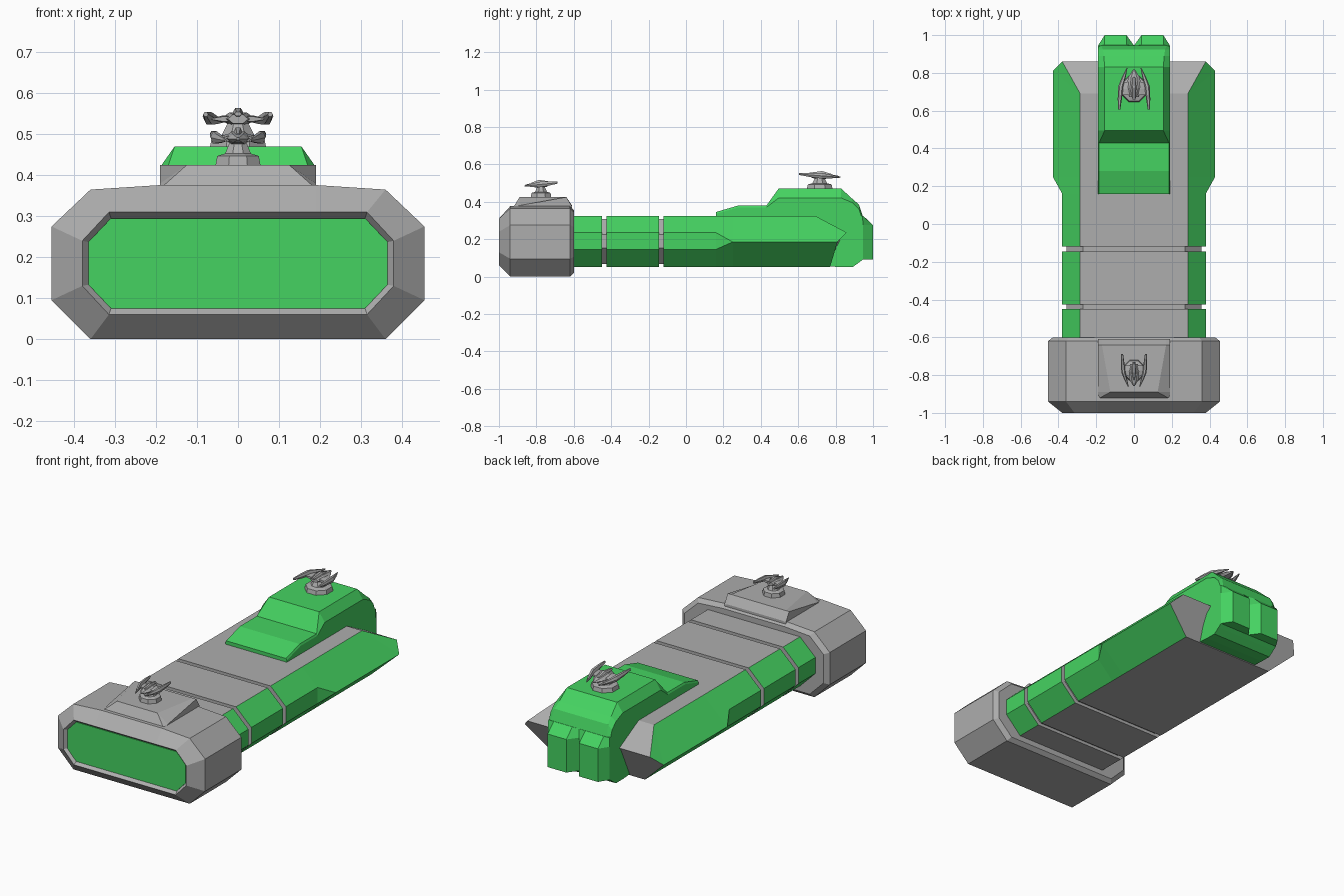
import bpy, bmesh, math
from mathutils import Matrix, Vector

if "Cube" in bpy.data.objects:
    bpy.data.objects.remove(bpy.data.objects["Cube"])

green = bpy.data.materials.new("green_paint")
green.diffuse_color = (0.06, 0.65, 0.12, 1)
green.use_nodes = True
green.node_tree.nodes["Principled BSDF"].inputs["Base Color"].default_value = green.diffuse_color
grey = bpy.data.materials.new("grey_metal")
grey.diffuse_color = (0.42, 0.42, 0.42, 1)
grey.use_nodes = True
grey.node_tree.nodes["Principled BSDF"].inputs["Base Color"].default_value = grey.diffuse_color


def loft(name, rings, colour="grey"):
    """Skin a list of equal-length point rings and cap both ends."""
    bm = bmesh.new()
    vr = [[bm.verts.new(p) for p in r] for r in rings]
    n = len(rings[0])
    for a, b in zip(vr, vr[1:]):
        for i in range(n):
            j = (i + 1) % n
            bm.faces.new((a[i], a[j], b[j], b[i]))
    bm.faces.new(vr[0])
    bm.faces.new(vr[-1])
    bmesh.ops.remove_doubles(bm, verts=bm.verts, dist=1e-4)
    bmesh.ops.recalc_face_normals(bm, faces=bm.faces)
    bm.normal_update()
    for f in bm.faces:
        side = abs(f.normal.x) > 0.5 and abs(f.normal.y) < 0.5
        f.material_index = int(colour == "green" or (colour == "sides" and side))
    me = bpy.data.meshes.new(name)
    bm.to_mesh(me)
    bm.free()
    me.materials.append(grey)
    me.materials.append(green)
    ob = bpy.data.objects.new(name, me)
    bpy.context.collection.objects.link(ob)
    return ob


def mirror_ring(pts):
    return pts + [(-x, y, z) for x, y, z in reversed(pts)]


def sec(y, *half):
    """Cross-section at y from a right-hand half profile, bottom to top."""
    return mirror_ring([(x, y, z) for x, z in half])


# front block with bevelled face and recessed panel
rim = [(.315, .06), (.38, .13), (.38, .24), (.315, .31), (.19, .31)]
inner = [(.31, .075), (.365, .133), (.365, .237), (.31, .295), (.19, .295)]
full = [(.36, 0), (.455, .095), (.455, .275), (.36, .365), (.19, .376)]
back = [(.345, .02), (.43, .105), (.43, .265), (.345, .345), (.19, .356)]
loft("front_block", [sec(-.982, *inner), sec(-1, *rim), sec(-.94, *full),
                     sec(-.62, *full), sec(-.6, *back)])
loft("front_panel", [sec(-.986, *inner), sec(-.975, *inner)], "green")

# raised plate on the front block
loft("front_deck_plate", [sec(-.92, (.19, .34), (.19, .372), (.18, .376)),
                          sec(-.89, (.19, .34), (.19, .38), (.125, .425)),
                          sec(-.64, (.19, .34), (.19, .425), (.17, .425)),
                          sec(-.61, (.19, .34), (.19, .375), (.17, .38))])

# hull segments, grooves between them and flared tail
hull = [(.285, .05), (.38, .145), (.38, .235), (.285, .325)]
core = [(.27, .067), (.357, .154), (.357, .226), (.27, .308)]
flare = [(.285, .05), (.43, .185), (.43, .185), (.285, .325)]
loft("hull_core", [sec(-.62, *core), sec(-.05, *core)])
loft("hull_front_segment", [sec(-.61, *hull), sec(-.45, *hull)], "sides")
loft("hull_middle_segment", [sec(-.425, *hull), sec(-.145, *hull)], "sides")
loft("hull_rear_segment", [
    sec(-.12, *hull), sec(.16, *hull), sec(.25, *flare),
    mirror_ring([(.285, .77, .05), (.43, .81, .185), (.43, .81, .185), (.285, .69, .325)]),
    mirror_ring([(.285, .77, .05), (.43, .81, .185), (.38, .86, .235), (.38, .86, .235)]),
], "sides")

# stepped rear tower
loft("tower_step", [sec(y, (.19, .3), (.19, zt - .01), (.185, zt))
                    for y, zt in ((.16, .345), (.28, .38), (.46, .38))], "green")
tower = [(.43, .06, .37, .185, .38), (.495, .06, .42, .155, .47), (.76, .055, .42, .155, .47),
         (.83, .05, .42, .155, .47), (.89, .05, .395, .16, .415), (.925, .075, .36, .165, .385),
         (.945, .09, .3, .175, .325)]
loft("tower", [sec(y, (.19, zb), (.19, zs), (xt, zt)) for y, zb, zs, xt, zt in tower], "green")

# twin tail lobes with a V notch between them
for s, side in ((1, "right"), (-1, "left")):
    def outline(z, depth):
        return [(s * x, y, z) for x, y in ((0, .92), (0, .945), (.04, .945 + depth),
                                           (.155, .945 + depth), (.19, .945), (.19, .92))]
    loft("tail_lobe_" + side, [outline(.09, .055), outline(.275, .055), outline(.325, .002)], "green")


def disc(r, z, n=8):
    return [(r * math.cos((i + .5) * math.tau / n), r * math.sin((i + .5) * math.tau / n), z)
            for i in range(n)]


def tube(stations, n=6):
    """Rings around a path running along y: (x, y, z, width radius, height radius)."""
    return [[(x + a * math.cos(i * math.tau / n), y, z + b * math.sin(i * math.tau / n))
             for i in range(n)] for x, y, z, a, b in stations]


def turret(label, y, z, turn, k):
    parts = {
        # pedestal
        "pedestal": [disc(.06, -.004), disc(.055, .022), disc(.034, .028), disc(.022, .055)],
        # central pod and dorsal fin
        "pod": tube([(0, -.082, .064, .004, .003), (0, -.05, .064, .024, .012),
                     (0, -.005, .066, .034, .018), (0, .035, .066, .02, .012)]),
        "fin": tube([(0, -.05, .072, .006, .006), (0, -.01, .08, .011, .014),
                     (0, .045, .078, .007, .006)]),
        # cross arm
        "arm": tube([(0, -.03, .064, .05, .007), (0, 0, .066, .058, .01),
                     (0, .025, .066, .058, .007)]),
    }
    # curved side prongs
    for s, side in ((1, "right"), (-1, "left")):
        parts["prong_" + side] = tube([
            (s * .03, -.088, .06, .002, .003), (s * .043, -.05, .063, .008, .01),
            (s * .056, -.01, .067, .011, .017), (s * .06, .04, .072, .009, .013),
            (s * .063, .088, .077, .005, .006)])
    m = (Matrix.Translation((0, y, z)) @ Matrix.Rotation(turn, 4, "Z")
         @ Matrix.Diagonal((k, k, min(k, 1.02), 1)))
    for part, rings in parts.items():
        loft(f"{label}_turret_{part}", [[m @ Vector(p) for p in r] for r in rings])


turret("front", -.775, .425, 0, 1.0)
turret("rear", .715, .47, math.pi, 1.25)
